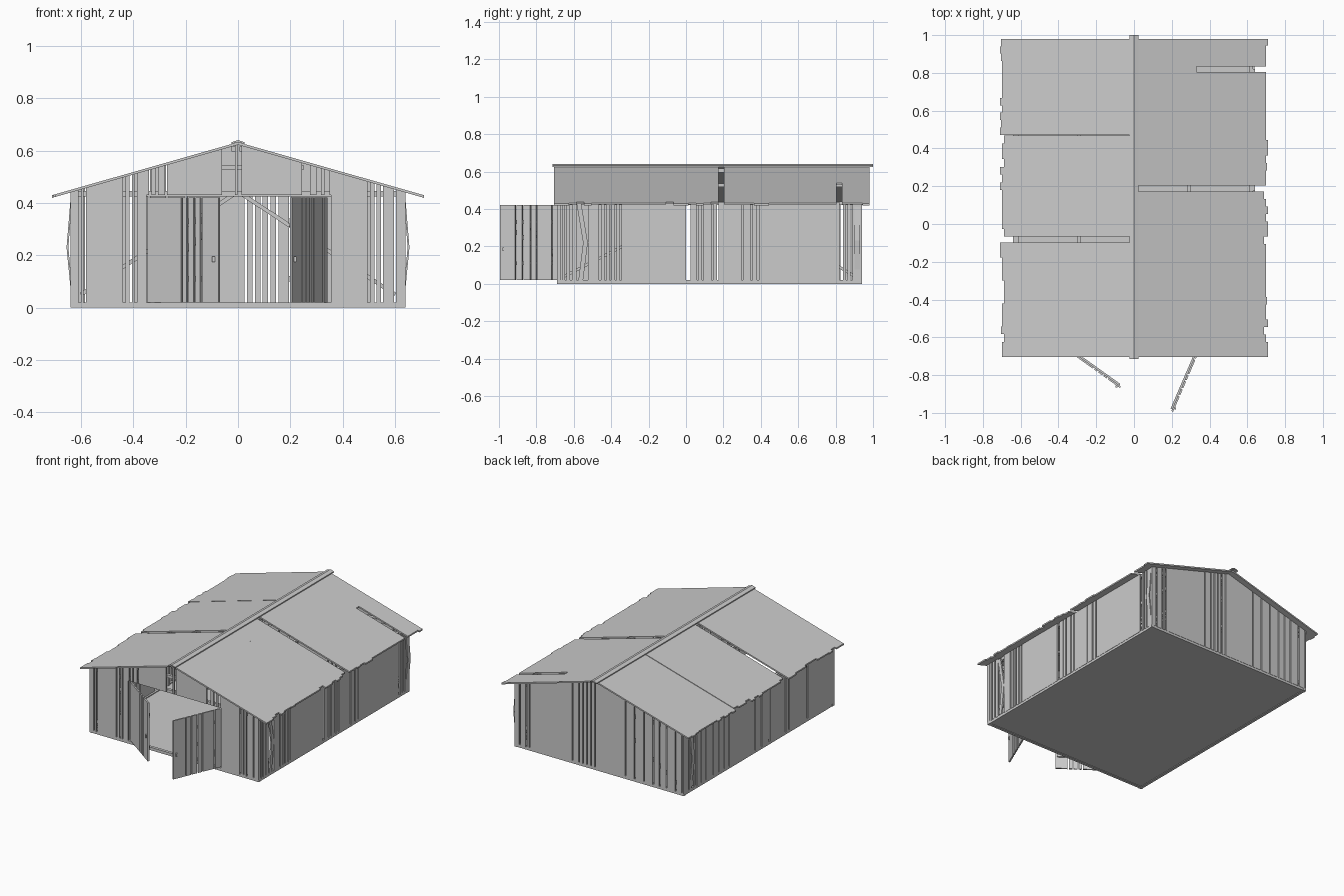
import bpy, bmesh, math, random
from mathutils import Vector as V

if "Cube" in bpy.data.objects:
    bpy.data.objects.remove(bpy.data.objects["Cube"])

random.seed(4)
X, Y0, Y1 = 0.64, -0.69, 0.94      # wall planes
EAVE, T = 0.44, 0.01               # side wall height, board thickness
FLOOR = 0.016


def under(x):
    """Height of the underside of the roof."""
    return 0.622 - 0.285 * abs(x)


def finish(name, bm):
    bmesh.ops.recalc_face_normals(bm, faces=bm.faces)
    me = bpy.data.meshes.new(name)
    bm.to_mesh(me)
    bm.free()
    ob = bpy.data.objects.new(name, me)
    bpy.context.collection.objects.link(ob)
    return ob


def boards(name, origin, along, inward, polys, thick=T):
    """Flat boards: (u, z) outlines on a vertical plane, given thickness."""
    o, d, n = V(origin), V(along).normalized(), V(inward).normalized()
    bm = bmesh.new()
    for p in polys:
        a = [bm.verts.new(o + d * u + V((0, 0, z))) for u, z in p]
        b = [bm.verts.new(v.co + n * thick) for v in a]
        bm.faces.new(a)
        bm.faces.new(b[::-1])
        for i in range(len(a)):
            j = (i + 1) % len(a)
            bm.faces.new((a[j], a[i], b[i], b[j]))
    return finish(name, bm)


def beams(name, segs, w=0.02, h=0.02):
    """Square timbers between pairs of points."""
    bm = bmesh.new()
    for a, b in segs:
        a, b = V(a), V(b)
        d = (b - a).normalized()
        ref = V((0, 0, 1)) if abs(d.z) < 0.9 else V((0, 1, 0))
        s = d.cross(ref).normalized()
        u = s.cross(d)
        ring = [[bm.verts.new(p + s * i * w / 2 + u * j * h / 2)
                 for i, j in ((-1, -1), (1, -1), (1, 1), (-1, 1))] for p in (a, b)]
        bm.faces.new(ring[0])
        bm.faces.new(ring[1][::-1])
        for i in range(4):
            j = (i + 1) % 4
            bm.faces.new((ring[0][i], ring[0][j], ring[1][j], ring[1][i]))
    return finish(name, bm)


def spans(lo, hi, gaps):
    """Intervals left between lo and hi once the (centre, width) gaps are cut."""
    out = []
    for c, w in sorted(gaps):
        if c - w / 2 > lo:
            out.append((lo, c - w / 2))
        lo = max(lo, c + w / 2)
    if lo < hi:
        out.append((lo, hi))
    return out


def slits(centres, w=0.009):
    return [(c, w) for c in centres]


def uprights(runs, z0, top):
    return [[(a, z0), (b, z0), (b, top(b)), (a, top(a))] for a, b in runs]


# floor and sills
beams("floor", [((0, Y0 + 0.02, 0.009), (0, Y1 - 0.02, 0.009))], 2 * X - 0.04, 0.01)
beams("sills", [((s * (X - 0.012), Y0, 0.01), (s * (X - 0.012), Y1, 0.01)) for s in (-1, 1)]
      + [((-X, y, 0.01), (X, y, 0.01)) for y in (Y0 + 0.012, Y1 - 0.012)])

# front wall boards, either side of the door opening
left = spans(-X, -0.35, slits((-0.605, -0.585, -0.435, -0.41, -0.39)))
right = spans(0.355, X, slits((0.50, 0.525, 0.55, 0.60)))
boards("front_wall", (0, Y0, 0), (1, 0, 0), (0, 1, 0), uprights(left + right, FLOOR, under))
# gable boards above the door
g = spans(-0.35, 0.355, slits((-0.335, -0.31, -0.275)) +
          [(-0.036, 0.05), (0.006, 0.014), (0.26, 0.03), (0.308, 0.018), (0.34, 0.02)])
boards("front_gable", (0, Y0, 0), (1, 0, 0), (0, 1, 0), uprights(g, 0.43, under))

# back wall boards, split at the ridge
bg = slits((-0.63, -0.58, -0.51, -0.46, -0.41, -0.34, -0.27, -0.20, 0.03, 0.06,
            0.09, 0.12, 0.15, 0.20, 0.525, 0.55, 0.60)) + [(0, 0.0)]
boards("back_wall", (0, Y1, 0), (1, 0, 0), (0, -1, 0), uprights(spans(-X, X, bg), FLOOR, under))

# side wall boards
rg = slits((-0.665, -0.643, -0.615, -0.46, -0.43, -0.405, -0.375, -0.35, 0.062, 0.09,
            0.14, 0.17, 0.30, 0.35, 0.385, 0.86, 0.885)) + [(-0.555, 0.06), (0.012, 0.022), (0.83, 0.02)]
lg = slits((-0.40, -0.20, -0.16, 0.10, 0.17, 0.45, 0.50, 0.56, 0.62, 0.70, 0.75,
            0.80, 0.88)) + [(0.012, 0.022), (0.84, 0.03)]
for name, s, gaps in (("right_wall", 1, rg), ("left_wall", -1, lg)):
    boards(name, (s * X, 0, 0), (0, 1, 0), (-s, 0, 0),
           uprights(spans(Y0, Y1, gaps), FLOOR, lambda y: EAVE - 0.003))
# loose and warped boards on the sides
boards("slipped_board", (X, 0, 0), (0, 1, 0), (-1, 0, 0),
       [[(-0.585, 0.43), (-0.55, 0.22), (-0.525, 0.22), (-0.56, 0.43)],
        [(-0.55, 0.22), (-0.575, 0.02), (-0.55, 0.02), (-0.525, 0.22)]])
for name, s, y in (("right_warped_board", 1, 0.90), ("left_warped_board", -1, 0.84)):
    boards(name, (0, y, 0), (1, 0, 0), (0, 1, 0),
           [[(s * x, z) for x, z in ((0.634, 0.015), (0.655, 0.23), (0.638, 0.435),
                                     (0.632, 0.435), (0.648, 0.23), (0.628, 0.015))]], 0.03)

# timber frame
xi, yf, yb = X - 0.02, Y0 + 0.02, Y1 - 0.02
beams("posts", [((x, y, FLOOR), (x, y, EAVE - 0.02)) for x in (-xi, xi) for y in (yf, 0.125, yb)]
      + [((x, yf, FLOOR), (x, yf, under(x) - 0.01)) for x in (-0.365, 0.365)])
beams("top_plates", [((s * xi, Y0 + 0.01, 0.43), (s * xi, Y1 - 0.01, 0.43)) for s in (-1, 1)])
beams("tie_beams", [((-xi, y, 0.435), (xi, y, 0.435)) for y in (yf, yb)])
beams("gable_rails", [((-0.25, yf, 0.535), (0.25, yf, 0.535))])
beams("purlins", [((s * x, Y0 + 0.01, under(x) - 0.012), (s * x, Y1 - 0.01, under(x) - 0.012))
                  for s in (-1, 1) for x in (0.015, 0.29)])
br = []
for s in (-1, 1):
    br += [((s * xi, yf, 0.03), (s * xi, -0.30, 0.22)), ((s * xi, yb, 0.03), (s * xi, 0.60, 0.22)),
           ((s * 0.02, yb, 0.43), (s * 0.60, yb, 0.05))]
beams("braces", br, 0.015, 0.015)

# roof boards running down each slope, with ragged eaves and missing boards
GAPS = {-1: [(-0.082, 0.03), (0.47, 0.005)], 1: [(0.188, 0.03), (0.82, 0.03)]}
for name, s in (("left_roof", -1), ("right_roof", 1)):
    bm = bmesh.new()
    strips = []
    for a, b in spans(-0.705, 0.98, GAPS[s]):
        n = max(1, round((b - a) / 0.04))
        strips += [(a + (b - a) * i / n, a + (b - a) * (i + 1) / n,
                    0.70 + random.choice((-0.012, 0, 0, 0, 0, 0.004, 0.01))) for i in range(n)]
    if s == 1:
        strips.append((0.805, 0.835, 0.33))   # broken short board
    for a, b, x in strips:
        prof = [(0, under(0)), (x, under(x)), (x, under(x) + T), (0, under(0) + T)]
        r0, r1 = [[bm.verts.new((s * px, y, z)) for px, z in prof] for y in (a, b)]
        bm.faces.new(r0)
        bm.faces.new(r1[::-1])
        for i in range(4):
            j = (i + 1) % 4
            bm.faces.new((r0[i], r0[j], r1[j], r1[i]))
    finish(name, bm)

# ridge cap
cap = [(-0.025, 0.625), (0, 0.632), (0.025, 0.625), (0.025, 0.632), (0, 0.64), (-0.025, 0.632)]
boards("ridge_cap", (0, -0.715, 0), (1, 0, 0), (0, 1, 0), [cap], 1.715)

# door leaves standing open, with rails, diagonal and handle
for name, h, e, gaps in (
        ("left_door", (-0.345, -0.675), (-0.075, -0.868), (0.16, 0.187, 0.22, 0.25)),
        ("right_door", (0.342, -0.68), (0.207, -0.994), (0.04, 0.13, 0.165, 0.21, 0.25))):
    h, e = V((*h, 0)), V((*e, 0))
    d = (e - h).normalized()
    L = (e - h).length
    inn = V((-d.y, d.x, 0)) * (1 if d.x > 0 else -1)
    boards(name, h, d, inn, uprights(spans(0, L, slits(gaps, 0.008)), 0.02, lambda u: 0.42))
    at = lambda u, z, k=0.014: h + d * u + inn * k + V((0, 0, z))
    beams(name + "_rails", [(at(0.01, z), at(L - 0.01, z)) for z in (0.11, 0.33)]
          + [(at(0.02, 0.12), at(L - 0.02, 0.32))], 0.01, 0.02)
    beams(name + "_handle", [(at(L - 0.02, 0.175, -0.004), at(L - 0.02, 0.195, -0.004))], 0.01, 0.01)
